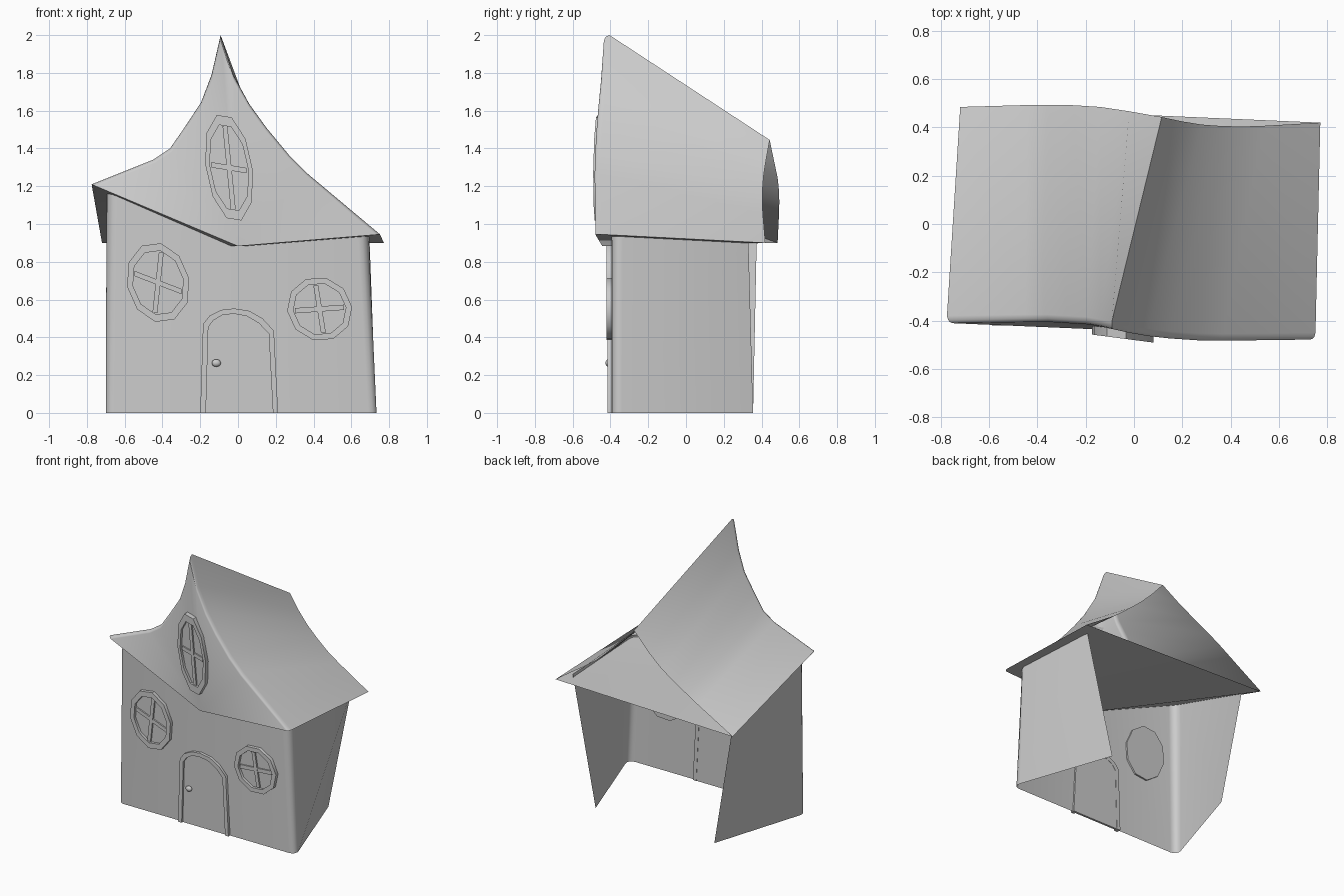
import bpy, bmesh
from math import cos, sin, pi, radians
from mathutils import Vector

if "Cube" in bpy.data.objects:
    bpy.data.objects.remove(bpy.data.objects["Cube"])


def finish(name, bm, recalc=True):
    if recalc:
        bmesh.ops.recalc_face_normals(bm, faces=bm.faces)
    me = bpy.data.meshes.new(name)
    bm.to_mesh(me)
    bm.free()
    ob = bpy.data.objects.new(name, me)
    bpy.context.collection.objects.link(ob)
    bpy.ops.object.select_all(action='DESELECT')
    ob.select_set(True)
    bpy.context.view_layer.objects.active = ob
    bpy.ops.object.shade_smooth_by_angle(angle=radians(40))
    return ob


def plate(bm, pts, surf, front, back):
    """Solid plate with an x/z outline; front and back are offsets from the wall."""
    f = [bm.verts.new((x, surf(x) - front, z)) for x, z in pts]
    b = [bm.verts.new((x, surf(x) - back, z)) for x, z in pts]
    bm.faces.new(f)
    bm.faces.new(b[::-1])
    n = len(pts)
    for i in range(n):
        j = (i + 1) % n
        bm.faces.new((f[i], b[i], b[j], f[j]))


def frame(bm, outer, inner, surf, front, back, closed=True):
    """Raised border between two matching outlines."""
    rows = [[bm.verts.new((x, surf(x) - d, z)) for x, z in pts]
            for pts, d in ((outer, back), (outer, front), (inner, front), (inner, back))]
    n = len(outer)
    for i in range(n if closed else n - 1):
        j = (i + 1) % n
        for k in range(4):
            a, b = rows[k], rows[(k + 1) % 4]
            bm.faces.new((a[i], a[j], b[j], b[i]))
    if not closed:
        for i in (0, n - 1):
            bm.faces.new([r[i] for r in rows])


WALL_Y = -0.395
wall_surf = lambda x: WALL_Y
gable_surf = lambda x: -0.450 - 0.13 * (x + 0.045)

# Walls: three tapering sides, open at the back, rounded front corners
bottom = [(-0.48, 0.355), (-0.715, WALL_Y), (0.0, WALL_Y), (0.75, WALL_Y), (0.49, 0.355)]
top = [(-0.65, 0.375, 0.95), (-0.70, WALL_Y, 1.175), (0.0, WALL_Y, 0.905),
       (0.695, WALL_Y, 0.95), (0.695, 0.33, 0.925)]
bm = bmesh.new()
lo = [bm.verts.new((x, y, 0)) for x, y in bottom]
hi = [bm.verts.new(p) for p in top]
for i in range(4):
    bm.faces.new((lo[i], lo[i + 1], hi[i + 1], hi[i]))
corners = [e for e in bm.edges if {e.verts[0], e.verts[1]} in ({lo[1], hi[1]}, {lo[3], hi[3]})]
bmesh.ops.bevel(bm, geom=corners, offset=0.06, segments=4, profile=0.5, affect='EDGES')
finish("walls", bm, recalc=False)

# Roof: slopes swept from a tall front profile to a low, open back profile
front = [(-0.775, -0.41, 1.21), (-0.45, -0.405, 1.34), (-0.36, -0.405, 1.40),
         (-0.28, -0.41, 1.515), (-0.195, -0.415, 1.645), (-0.14, -0.425, 1.79),
         (-0.092, -0.435, 2.0),
         (-0.025, -0.45, 1.79), (0.06, -0.465, 1.635), (0.15, -0.475, 1.51),
         (0.27, -0.483, 1.365), (0.37, -0.485, 1.265), (0.752, -0.48, 0.945)]
back = [(-0.72, 0.485, 0.90), (-0.44, 0.493, 1.065), (-0.35, 0.494, 1.12),
        (-0.25, 0.492, 1.18), (-0.14, 0.485, 1.245), (-0.02, 0.467, 1.33),
        (0.115, 0.443, 1.445),
        (0.20, 0.425, 1.345), (0.28, 0.412, 1.265), (0.36, 0.406, 1.195),
        (0.45, 0.404, 1.12), (0.54, 0.407, 1.055), (0.772, 0.42, 0.90)]
mid_co = Vector((0.0, -0.443, 0.883))
bm = bmesh.new()
rows = [[bm.verts.new(p) for p in back]]
# rounded front rim: step forward while shrinking toward the lower middle
for inset, setback in ((0, 0.03), (0.006, 0.013), (0.016, 0.004), (0.032, 0)):
    rows.append([bm.verts.new(Vector(p).lerp(mid_co, inset) + Vector((0, setback, 0)))
                 for p in front])
mid = bm.verts.new(mid_co)
for a, b in zip(rows, rows[1:]):
    for i in range(12):
        bm.faces.new((a[i], b[i], b[i + 1], a[i + 1]))
for i in range(12):
    bm.faces.new((rows[-1][i], mid, rows[-1][i + 1]))
# underside
B0, B1 = rows[0][0], rows[0][-1]
bm.faces.new((mid, B0, B1))
for i, b in ((0, B0), (-1, B1)):
    for r, s in zip(rows[1:], rows[2:]):
        bm.faces.new((b, r[i], s[i]))
    bm.faces.new((b, rows[-1][i], mid))
finish("roof", bm)


# Windows: skewed ten-sided frames with a pane and crossed glazing bars
def window(name, c, u, v, phase, bar_u, bar_v, surf):
    def loop(s):
        return [(c[0] + s * (u[0] * cos(a) + v[0] * sin(a)),
                 c[1] + s * (u[1] * cos(a) + v[1] * sin(a)))
                for a in (phase + 2 * pi * i / 10 for i in range(10))]

    def bar(d, w, lift):
        plate(bm, [(c[0] + s * d[0] + t * w[0], c[1] + s * d[1] + t * w[1])
                   for s, t in ((-1, -1), (1, -1), (1, 1), (-1, 1))], surf, lift, 0.004)

    bm = bmesh.new()
    frame(bm, loop(1), loop(0.81), surf, 0.025, -0.012)
    plate(bm, loop(0.815), surf, 0.005, -0.012)
    bar(bar_u, (0, 0.014), 0.015)
    bar(bar_v, (0.013, 0), 0.017)
    finish(name, bm)


window("left_window", (-0.423, 0.69), (0.168, -0.045), (0.015, 0.208), radians(18),
       (0.125, -0.048), (0.017, 0.16), wall_surf)
window("right_window", (0.432, 0.55), (0.172, 0.01), (-0.02, 0.17), 0,
       (0.13, 0.009), (-0.02, 0.125), wall_surf)
window("attic_window", (-0.047, 1.298), (0.127, -0.02), (-0.027, 0.287), 0,
       (0.092, -0.015), (-0.022, 0.222), gable_surf)

# Door: leaning arched frame with a flat panel and a round knob
outer = [(-0.20, 0), (-0.185, 0.47), (-0.15, 0.515), (-0.09, 0.545), (-0.02, 0.553),
         (0.06, 0.54), (0.13, 0.50), (0.19, 0.435), (0.212, 0)]
inner = [(-0.17, 0), (-0.157, 0.455), (-0.13, 0.49), (-0.085, 0.517), (-0.025, 0.525),
         (0.045, 0.513), (0.11, 0.475), (0.163, 0.42), (0.185, 0)]
bm = bmesh.new()
frame(bm, outer, inner, wall_surf, 0.02, -0.012, closed=False)
finish("door_frame", bm)
bm = bmesh.new()
plate(bm, inner, wall_surf, 0.006, -0.01)
finish("door_panel", bm)
bpy.ops.mesh.primitive_uv_sphere_add(segments=16, ring_count=8, radius=0.022,
                                     location=(-0.115, WALL_Y - 0.015, 0.264))
knob = bpy.context.object
knob.name = "door_knob"
knob.scale = (1.1, 0.75, 0.9)
bpy.ops.object.shade_smooth()
